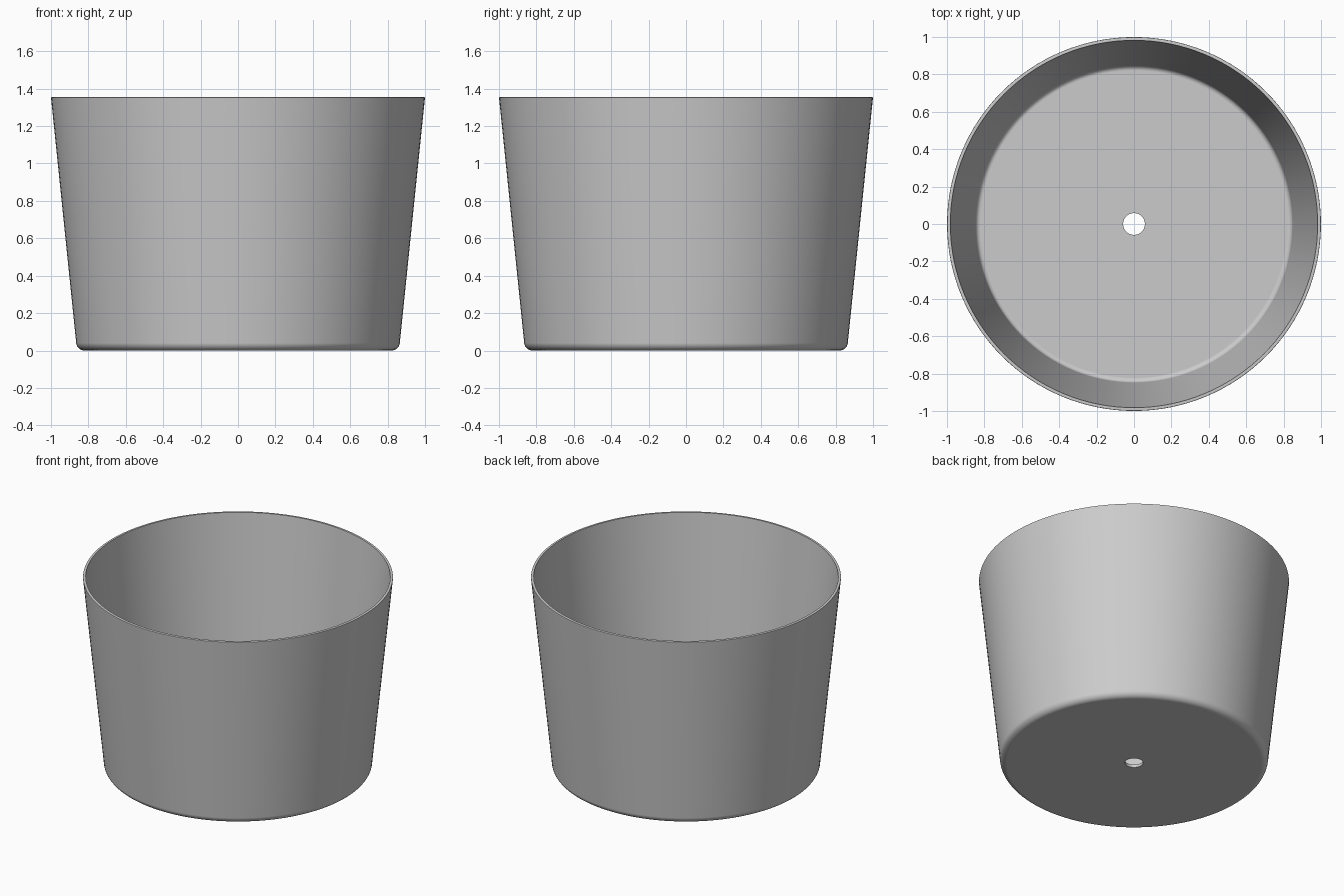
import bpy
import bmesh
from math import pi, sin, cos, atan2
from mathutils import Vector

cube = bpy.data.objects.get("Cube")
if cube:
    bpy.data.objects.remove(cube, do_unlink=True)

HEIGHT = 1.355
RIM_RADIUS = 1.0
BASE_RADIUS = 0.861     # outer wall extended down to the ground
HOLE_RADIUS = 0.058
WALL = 0.018
FLOOR = 0.02
SEGMENTS = 128
LEAN = atan2(RIM_RADIUS - BASE_RADIUS, HEIGHT)


def wall_radius(z, inset=0.0):
    """Radius of the leaning wall at a height, moved inward by inset."""
    return BASE_RADIUS + (RIM_RADIUS - BASE_RADIUS) * z / HEIGHT - inset


def fillet(floor_z, inset, radius, steps=7):
    """Rounded corner running from the floor up into the leaning wall."""
    centre_z = floor_z + radius
    centre_r = wall_radius(centre_z, inset) - radius / cos(LEAN)
    points = []
    for i in range(steps + 1):
        a = -pi / 2 + (pi / 2 - LEAN) * i / steps
        points.append((centre_r + radius * cos(a), centre_z + radius * sin(a)))
    return points


# Closed cross-section: outside, rim, inside, drain hole
soft = 0.005
profile = [(HOLE_RADIUS, 0)]
profile += fillet(0, 0, 0.045)
profile += [(wall_radius(HEIGHT - soft), HEIGHT - soft),
            (RIM_RADIUS - soft * 0.3, HEIGHT - soft * 0.3),
            (RIM_RADIUS - soft, HEIGHT),
            (wall_radius(HEIGHT, WALL), HEIGHT)]
profile += reversed(fillet(FLOOR, WALL, 0.027))
profile += [(HOLE_RADIUS, FLOOR)]

# Revolve the cross-section
bm = bmesh.new()
verts = [bm.verts.new((r, 0, z)) for r, z in profile]
edges = [bm.edges.new((v, verts[i - 1])) for i, v in enumerate(verts)]
bmesh.ops.spin(bm, geom=verts + edges, cent=(0, 0, 0), axis=Vector((0, 0, 1)),
               angle=2 * pi, steps=SEGMENTS, use_merge=True)
bmesh.ops.remove_doubles(bm, verts=bm.verts, dist=0.0001)
bmesh.ops.recalc_face_normals(bm, faces=bm.faces)
mesh = bpy.data.meshes.new("pot")
bm.to_mesh(mesh)
bm.free()
pot = bpy.data.objects.new("pot", mesh)
bpy.context.collection.objects.link(pot)

# Plain grey
grey = bpy.data.materials.new("plain grey")
grey.use_nodes = True
colour = (0.6, 0.6, 0.6, 1)
grey.diffuse_color = colour
grey.node_tree.nodes["Principled BSDF"].inputs["Base Color"].default_value = colour
mesh.materials.append(grey)

# Smooth walls with crisp rim and hole edges, flat floor
bpy.ops.object.select_all(action='DESELECT')
pot.select_set(True)
bpy.context.view_layer.objects.active = pot
bpy.ops.object.shade_smooth_by_angle(angle=pi / 6)
weighted = pot.modifiers.new("even shading", 'WEIGHTED_NORMAL')
weighted.keep_sharp = True
